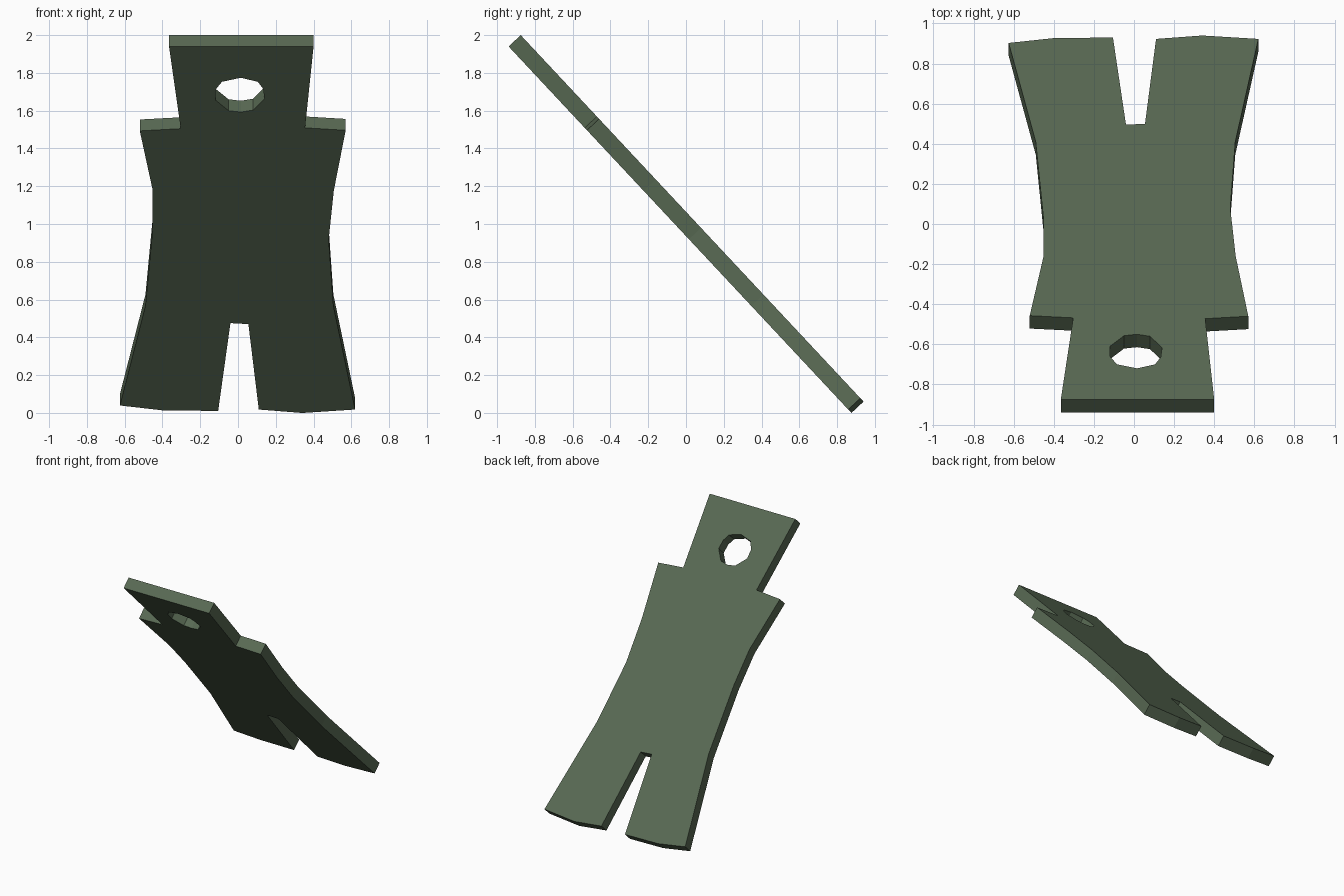
import bpy, bmesh
from mathutils import Vector

if "Cube" in bpy.data.objects:
    bpy.data.objects.remove(bpy.data.objects["Cube"])

# Outline of the tag on its upper face, as seen from the top (x, y)
OUTLINE = [
    (-0.365, -0.875), (0.40, -0.875), (0.355, -0.472), (0.57, -0.46),      # neck, right shoulder
    (0.507, -0.16), (0.48, 0.08), (0.505, 0.41), (0.62, 0.923),            # right side
    (0.34, 0.94), (0.11, 0.923), (0.055, 0.50), (-0.04, 0.495),            # right leg, slot
    (-0.105, 0.93), (-0.40, 0.927), (-0.625, 0.903),                       # left leg
    (-0.49, 0.41), (-0.452, 0.035), (-0.452, -0.165), (-0.52, -0.457),     # left side
    (-0.303, -0.468),
]
HOLE = [
    (-0.12, -0.61), (-0.05, -0.557), (0.015, -0.55), (0.08, -0.56), (0.14, -0.617),
    (0.133, -0.665), (0.105, -0.70), (0.015, -0.72), (-0.085, -0.70), (-0.12, -0.66),
]
SLOPE = 1.069
THICKNESS = 0.088
normal = Vector((0, SLOPE, 1)).normalized()


def loop(bm, points):
    """Closed ring of edges lying on the slanted upper plane."""
    vs = [bm.verts.new((x, y, 2.0 - SLOPE * (y + 0.875))) for x, y in points]
    return [bm.edges.new((a, b)) for a, b in zip(vs, vs[1:] + vs[:1])]


# Slanted plate with a hanging hole
bm = bmesh.new()
edges = loop(bm, OUTLINE) + loop(bm, HOLE)
bmesh.ops.triangle_fill(bm, use_beauty=True, use_dissolve=False, edges=edges, normal=normal)
res = bmesh.ops.extrude_face_region(bm, geom=bm.faces[:], use_keep_orig=True)
new_verts = [g for g in res["geom"] if isinstance(g, bmesh.types.BMVert)]
bmesh.ops.translate(bm, verts=new_verts, vec=-normal * THICKNESS)
bmesh.ops.recalc_face_normals(bm, faces=bm.faces[:])

mesh = bpy.data.meshes.new("slanted_tag")
bm.to_mesh(mesh)
bm.free()
tag = bpy.data.objects.new("slanted_tag", mesh)
bpy.context.collection.objects.link(tag)

# Single moss green colour
mat = bpy.data.materials.new("moss_green")
mat.diffuse_color = (0.098, 0.142, 0.087, 1)
mat.use_nodes = True
mat.node_tree.nodes["Principled BSDF"].inputs["Base Color"].default_value = mat.diffuse_color
mesh.materials.append(mat)
